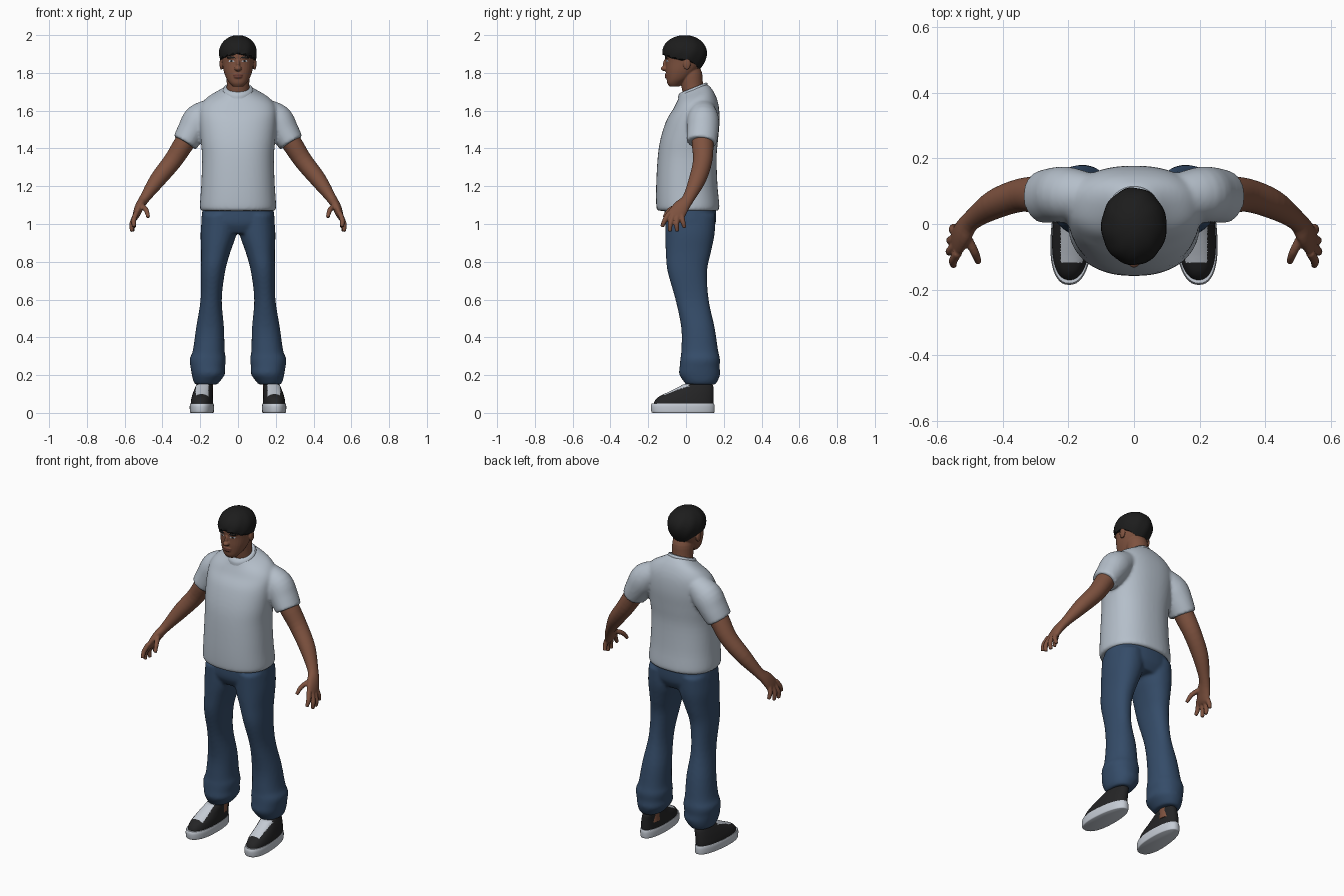
import bpy, bmesh, math
from mathutils import Vector

if "Cube" in bpy.data.objects:
    bpy.data.objects.remove(bpy.data.objects["Cube"])


def material(name, rgb):
    m = bpy.data.materials.new(name)
    m.diffuse_color = (*rgb, 1)
    m.use_nodes = True
    m.node_tree.nodes["Principled BSDF"].inputs["Base Color"].default_value = m.diffuse_color
    return m


SKIN = material("brown_skin", (0.21, 0.085, 0.05))
LIPS = material("lips", (0.15, 0.05, 0.035))
HAIR = material("black_hair", (0.012, 0.012, 0.012))
SHIRT = material("pale_grey_cloth", (0.46, 0.52, 0.59))
JEANS = material("blue_denim", (0.035, 0.072, 0.14))
BLACK = material("black_canvas", (0.018, 0.018, 0.019))
WHITE = material("white_rubber", (0.56, 0.6, 0.66))


def catmull(rings, steps):
    """Smoothly fill in rings between the given ones."""
    rings = [tuple(r) + (0,) * (6 - len(r)) for r in rings]
    ext = [rings[0]] + rings + [rings[-1]]
    out = []
    for i in range(1, len(ext) - 2):
        for k in range(steps):
            t = k / steps
            out.append([0.5 * (2 * b + (c - a) * t + (2 * a - 5 * b + 4 * c - d) * t * t
                               + (3 * b - a - 3 * c + d) * t ** 3)
                        for a, b, c, d in zip(*ext[i - 1:i + 3])])
    return out + [list(rings[-1])]


def loft(bm, rings, s=1, along=False, n=32, p=2.0, steps=4, taper=0.0, splay=0.0):
    """Closed loft. Ring = x, y, z, half width, half depth, tilt (dz/dy)."""
    rings = catmull(rings, steps)
    loops = []
    for i, (x, y, z, a, b, tilt) in enumerate(rings):
        u, v = Vector((1, 0, 0)), Vector((0, 1, tilt))
        if along:
            q0, q1 = rings[max(i - 1, 0)], rings[min(i + 1, len(rings) - 1)]
            t = (Vector(q1[:3]) - Vector(q0[:3])).normalized()
            v = (Vector((0, 1, 0)) - t * t.y).normalized()
            u = v.cross(t)
        loop = []
        for k in range(n):
            ang = 2 * math.pi * k / n
            c, d = math.cos(ang), math.sin(ang)
            c = math.copysign(abs(c) ** (2 / p), c)
            d = math.copysign(abs(d) ** (2 / p), d)
            co = Vector((x, y, z)) + u * (a * c * (1 - taper * d) - splay * d) + v * (b * d)
            loop.append(bm.verts.new((co.x * s, co.y, co.z)))
        loops.append(loop)
    for l0, l1 in zip(loops, loops[1:]):
        for k in range(n):
            bm.faces.new((l0[k], l0[(k + 1) % n], l1[(k + 1) % n], l1[k]))
    bm.faces.new(loops[0][::-1])
    bm.faces.new(loops[-1])


def finish(name, bm, mats, voxel=0, smooth=5, rule=None):
    """Make the object, fuse its overlapping volumes, colour faces by rule."""
    bmesh.ops.recalc_face_normals(bm, faces=bm.faces)
    me = bpy.data.meshes.new(name)
    bm.to_mesh(me)
    bm.free()
    ob = bpy.data.objects.new(name, me)
    bpy.context.collection.objects.link(ob)
    bpy.ops.object.select_all(action='DESELECT')
    ob.select_set(True)
    bpy.context.view_layer.objects.active = ob
    if voxel:
        r = ob.modifiers.new("fuse", 'REMESH')
        r.mode, r.voxel_size = 'VOXEL', voxel
        bpy.ops.object.modifier_apply(modifier="fuse")
        m = ob.modifiers.new("soften", 'SMOOTH')
        m.factor, m.iterations = 0.5, smooth
        bpy.ops.object.modifier_apply(modifier="soften")
    ob.data.materials.clear()
    for m in mats:
        ob.data.materials.append(m)
    if rule:
        for f in ob.data.polygons:
            f.material_index = rule(f.center, f.normal)
    bpy.ops.object.shade_smooth_by_angle(angle=math.radians(50))
    return ob


def span(z, rx, y0, y1, tilt=0, x=0):
    """Ring given by its front and back y."""
    return (x, (y0 + y1) / 2, z, rx, (y1 - y0) / 2, tilt)


# T-shirt: torso and two sleeves fused
bm = bmesh.new()
loft(bm, [span(1.07, .193, -.147, .168), span(1.09, .202, -.157, .177), span(1.2, .195, -.158, .167),
          span(1.35, .19, -.15, .162), span(1.45, .198, -.135, .17), span(1.55, .205, -.103, .178),
          span(1.62, .2, -.068, .172, .1), span(1.665, .165, -.052, .152, .25),
          span(1.7, .1, -.037, .125, .36), span(1.715, .072, -.032, .106, .4)], n=48, p=2.3)
for s in (1, -1):
    loft(bm, [(.12, .085, 1.61, .06, .065), (.2, .09, 1.555, .086, .084), (.245, .088, 1.49, .078, .084),
              (.282, .082, 1.43, .068, .08)], s, along=True)
finish("t_shirt", bm, [SHIRT], .009)

# Ribbed collar
bm = bmesh.new()
loft(bm, [span(1.695, .082, -.042, .116, .4), span(1.712, .08, -.04, .114, .4),
          span(1.722, .073, -.032, .107, .4)], n=48)
finish("collar", bm, [SHIRT])

# Jeans: hips and two legs fused
bm = bmesh.new()
loft(bm, [span(.95, .15, -.085, .13), span(1.0, .192, -.112, .156), span(1.06, .19, -.115, .16),
          span(1.12, .18, -.11, .155)], n=48, p=2.3)
for s in (1, -1):
    loft(bm, [span(.15, .058, 0, .155, x=.168), span(.17, .072, -.015, .168, x=.165),
              span(.205, .088, -.036, .181, x=.157), span(.24, .091, -.034, .178, x=.16),
              span(.285, .096, -.03, .18, x=.16), span(.33, .084, -.025, .17, x=.155),
              span(.45, .074, -.025, .152, x=.148), span(.6, .056, -.056, .12, x=.142),
              span(.75, .064, -.098, .112, x=.132), span(.85, .077, -.107, .132, x=.118),
              span(.95, .095, -.11, .152, x=.103), span(1.05, .09, -.11, .155, x=.1)], s, p=2.2)
finish("jeans", bm, [JEANS], .009)

# Arms with hands
FINGERS = [((.538, -.088, 1.06), (.552, -.112, 1.02), (.55, -.127, .985)),
           ((.542, -.066, 1.05), (.562, -.083, 1.0), (.561, -.085, .96)),
           ((.542, -.045, 1.05), (.56, -.05, 1.0), (.556, -.047, .96)),
           ((.538, -.025, 1.06), (.553, -.017, 1.015), (.549, -.007, .98)),
           ((.515, -.03, 1.1), (.487, -.085, 1.075), (.475, -.116, 1.035))]
for s, side in ((1, "left"), (-1, "right")):
    bm = bmesh.new()
    loft(bm, [(.2, .09, 1.55, .055, .06), (.28, .088, 1.435, .054, .058), (.345, .088, 1.335, .049, .051),
              (.425, .06, 1.235, .043, .045), (.495, .012, 1.135, .027, .032),
              (.522, -.025, 1.09, .024, .042), (.54, -.054, 1.045, .018, .046),
              (.546, -.06, 1.025, .01, .036)], s, along=True)
    for a, b, c in FINGERS:
        loft(bm, [a + (.014, .014), b + (.0135, .0135), c + (.01, .01)], s, along=True, n=12)
    finish(side + "_arm", bm, [SKIN], .0045, 3)

# Head: skull, neck, nose, brow, lips and ears fused, with painted features
bm = bmesh.new()
loft(bm, [span(1.728, .028, -.088, -.035), span(1.745, .044, -.099, -.015), span(1.77, .061, -.103, .02),
          span(1.81, .076, -.107, .06), span(1.855, .084, -.108, .088), span(1.9, .088, -.112, .1),
          span(1.95, .08, -.095, .085), span(1.98, .045, -.06, .04)], p=2.2)
loft(bm, [(0, .06, 1.64, .07, .065), (0, .035, 1.72, .06, .058), (0, .025, 1.8, .06, .06),
          (0, .01, 1.85, .05, .05)])


def blob(x, y, z, rx, ry, rz):
    r = bmesh.ops.create_uvsphere(bm, u_segments=16, v_segments=10, radius=1)
    for v in r["verts"]:
        v.co = Vector((x + v.co.x * rx, y + v.co.y * ry, z + v.co.z * rz))


blob(0, -.112, 1.823, .019, .022, .014)
blob(0, -.106, 1.842, .011, .017, .032)
blob(0, -.1, 1.79, .026, .013, .008)
blob(0, -.1, 1.778, .023, .013, .008)
for s in (1, -1):
    blob(.033 * s, -.098, 1.882, .028, .014, .008)
    blob(.088 * s, .005, 1.848, .01, .02, .032)


def face_paint(c, n):
    x = abs(c.x)
    if n.y > -.2 or c.y > -.05:
        return 0
    if (x / .026) ** 2 + ((c.z - 1.784) / .012) ** 2 < 1:
        return 1
    if .014 < x < .058 and abs(c.z - 1.883 + .1 * abs(x - .036)) < .005:
        return 2
    if ((x - .035) / .015) ** 2 + ((c.z - 1.862) / .006) ** 2 < 1:
        return 2 if abs(x - .035) < .006 else 3
    return 0


finish("head", bm, [SKIN, LIPS, HAIR, WHITE], .0035, 3, face_paint)

# Short hair: dome that drops to a jagged fringe and lower nape
bm = bmesh.new()
N, rows = 72, []
for k in range(1, 15):
    row = []
    for i in range(N):
        th = 2 * math.pi * i / N
        c, d = math.cos(th), math.sin(th)
        low = 1.872 + (.03 * d * d if d < 0 else -.062 * d ** 1.5)
        low += .005 * (i % 4 - 1.5) / 1.5 if d < -.3 else 0
        if k <= 9:
            r, z = math.sin(k / 9 * math.pi / 2), 1.908 + .092 * math.cos(k / 9 * math.pi / 2)
        else:
            z = 1.908 + (low - 1.908) * (k - 9) / 5
            r = 1 - .34 * (max(1.908 - z, 0) / .09) ** 2
        r *= 1 + .012 * math.sin(9 * th + k * .5) * min(k / 6, 1)
        row.append(bm.verts.new((.1 * c * r, -.007 + .118 * d * r, z)))
    rows.append(row)
for r0, r1 in zip(rows, rows[1:]):
    for i in range(N):
        bm.faces.new((r0[i], r0[(i + 1) % N], r1[(i + 1) % N], r1[i]))
bm.faces.new(rows[0])
bm.faces.new(rows[-1])
finish("hair", bm, [HAIR])

# Ankles and sneakers
for s, side in ((1, "left"), (-1, "right")):
    bm = bmesh.new()
    loft(bm, [(.172, .075, .09, .04, .045), (.17, .075, .14, .038, .043), (.168, .075, .22, .042, .048)], s)
    finish(side + "_ankle", bm, [SKIN])
    bm = bmesh.new()
    loft(bm, [span(0, .058, -.176, .146, x=.19), span(.006, .062, -.183, .151, x=.19),
              span(.035, .063, -.186, .152, x=.19), span(.05, .06, -.181, .148, x=.19)],
         s, n=48, p=2.3, taper=.1, splay=.008)
    finish(side + "_sole", bm, [WHITE])
    bm = bmesh.new()
    loft(bm, [span(.03, .058, -.174, .143, x=.19), span(.06, .058, -.168, .146, x=.19),
              span(.085, .055, -.145, .147, x=.188), span(.11, .05, -.095, .147, x=.185),
              span(.135, .045, -.045, .146, x=.18), span(.152, .041, -.012, .14, x=.177)],
         s, n=48, p=2.3, taper=.08, splay=.007)
    finish(side + "_shoe_upper", bm, [BLACK, WHITE], .005, 3,
           lambda c, n: int(n.z > .3 and abs(abs(c.x) - .19) < .034 and -.118 < c.y < .015))
